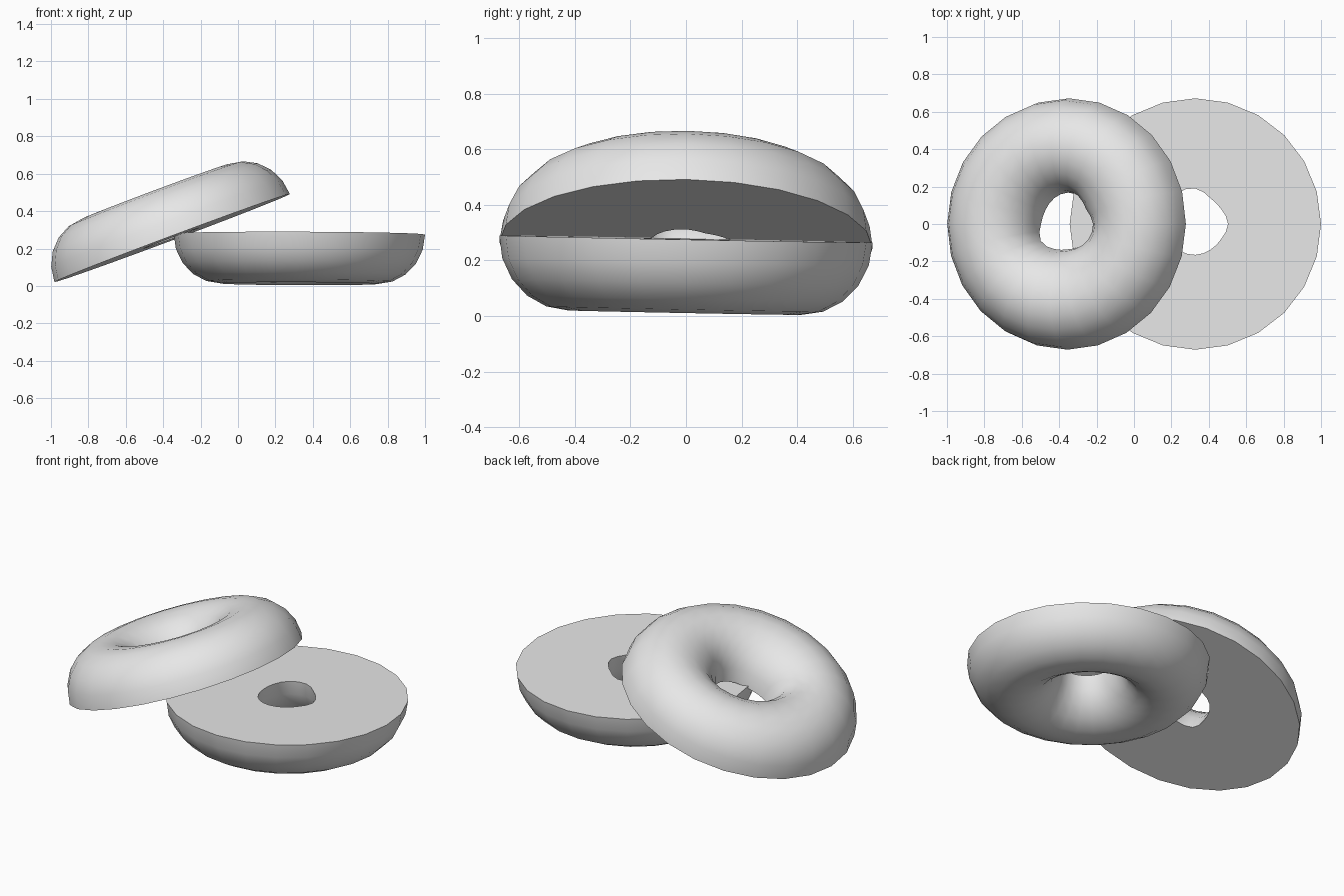
import bpy, bmesh, math

if "Cube" in bpy.data.objects:
    bpy.data.objects.remove(bpy.data.objects["Cube"])

SEG, STEPS = 24, 10
MID, OUTER, HEIGHT = 0.42, 0.672, 0.265

grey = bpy.data.materials.new("plain grey")
grey.diffuse_color = (0.8, 0.8, 0.8, 1)
grey.use_nodes = True
grey.node_tree.nodes["Principled BSDF"].inputs["Base Color"].default_value = grey.diffuse_color


def bagel_half(name, hole, up, loc, tilt):
    """Half torus with an uneven hole (radius every 30 degrees) and a flat cut face."""
    bm = bmesh.new()
    rings = []
    for i in range(SEG):
        a = 2 * math.pi * i / SEG
        # smooth hole radius between the given values
        k, odd = divmod(i, 2)
        p = [hole[(k + j) % 12] for j in (-1, 0, 1, 2)]
        r_in = (9 * (p[1] + p[2]) - p[0] - p[3]) / 16 if odd else p[1]
        ring = []
        for s in range(STEPS + 1):
            t = math.pi * s / STEPS
            c = math.cos(t)
            r = MID + c * ((OUTER - MID) if c > 0 else (MID - r_in))
            ring.append(bm.verts.new((r * math.cos(a), r * math.sin(a),
                                      up * HEIGHT * math.sin(t))))
        rings.append(ring)
    for i in range(SEG):
        a, b = rings[i], rings[(i + 1) % SEG]
        for s in range(STEPS):
            bm.faces.new((a[s], b[s], b[s + 1], a[s + 1]))
        bm.faces.new((a[0], a[-1], b[-1], b[0]))  # cut face
    bmesh.ops.recalc_face_normals(bm, faces=bm.faces)
    me = bpy.data.meshes.new(name)
    bm.to_mesh(me)
    bm.free()
    me.materials.append(grey)
    ob = bpy.data.objects.new(name, me)
    bpy.context.collection.objects.link(ob)
    ob.location = loc
    ob.rotation_euler = [math.radians(d) for d in tilt]
    bpy.ops.object.select_all(action='DESELECT')
    ob.select_set(True)
    bpy.context.view_layer.objects.active = ob
    bpy.ops.object.shade_smooth_by_angle(angle=math.radians(50))


# lower half, cut face up
bagel_half("bottom_half",
           [.175, .16, .16, .19, .19, .165, .15, .155, .165, .165, .16, .16],
           -1, (0.328, 0, 0.277), (-1.1, 0.2, 0))
# upper half, leaning on the lower one
bagel_half("top_half",
           [.16, .14, .16, .168, .16, .15, .155, .18, .155, .135, .14, .155],
           1, (-0.352, 0, 0.256), (-1.0, -20.5, 0))
